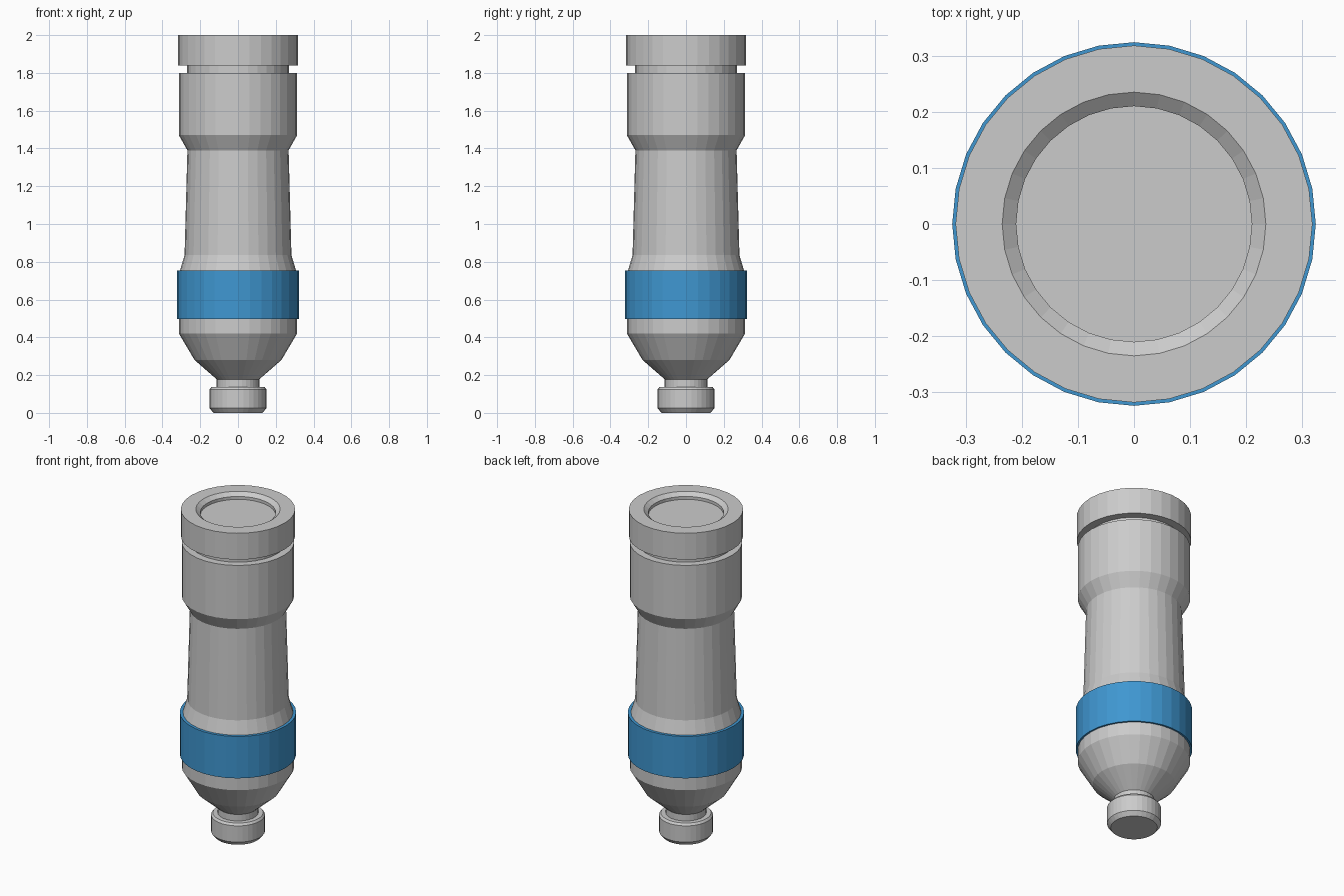
import bpy, bmesh
from math import cos, sin, tau

if "Cube" in bpy.data.objects:
    bpy.data.objects.remove(bpy.data.objects["Cube"])

SIDES = 32


def lathe(name, profile, closed=False):
    """Spin an (r, z) profile round z; cap the ends unless it is a closed loop."""
    bm = bmesh.new()
    rings = [[bm.verts.new((r * cos(tau * i / SIDES), r * sin(tau * i / SIDES), z))
              for i in range(SIDES)] for r, z in profile]
    pairs = list(zip(rings, rings[1:]))
    if closed:
        pairs.append((rings[-1], rings[0]))
    else:
        bm.faces.new(rings[0][::-1])
        bm.faces.new(rings[-1])
    for a, b in pairs:
        for i in range(SIDES):
            j = (i + 1) % SIDES
            bm.faces.new((a[i], a[j], b[j], b[i]))
    bmesh.ops.recalc_face_normals(bm, faces=bm.faces)
    mesh = bpy.data.meshes.new(name)
    bm.to_mesh(mesh)
    bm.free()
    obj = bpy.data.objects.new(name, mesh)
    bpy.context.collection.objects.link(obj)
    return obj


# Body: foot knob, neck, flared bowl, tapered grip, collar, groove, recessed cap
lathe("body", [
    (0.13, 0.0), (0.15, 0.025), (0.15, 0.125), (0.14, 0.138),
    (0.113, 0.138), (0.113, 0.178),
    (0.23, 0.28), (0.313, 0.42), (0.313, 0.735),
    (0.283, 0.835), (0.268, 1.39),
    (0.313, 1.47), (0.313, 1.80),
    (0.27, 1.80), (0.27, 1.838),
    (0.318, 1.838), (0.318, 2.0),
    (0.235, 2.0), (0.21, 1.98), (0.21, 1.962),
])

# Blue band round the lower body
band = lathe("band", [(0.306, 0.498), (0.324, 0.498), (0.324, 0.755), (0.306, 0.755)],
             closed=True)
blue = bpy.data.materials.new("blue")
blue.diffuse_color = (0.05, 0.31, 0.64, 1)
blue.use_nodes = True
blue.node_tree.nodes["Principled BSDF"].inputs["Base Color"].default_value = blue.diffuse_color
band.data.materials.append(blue)
